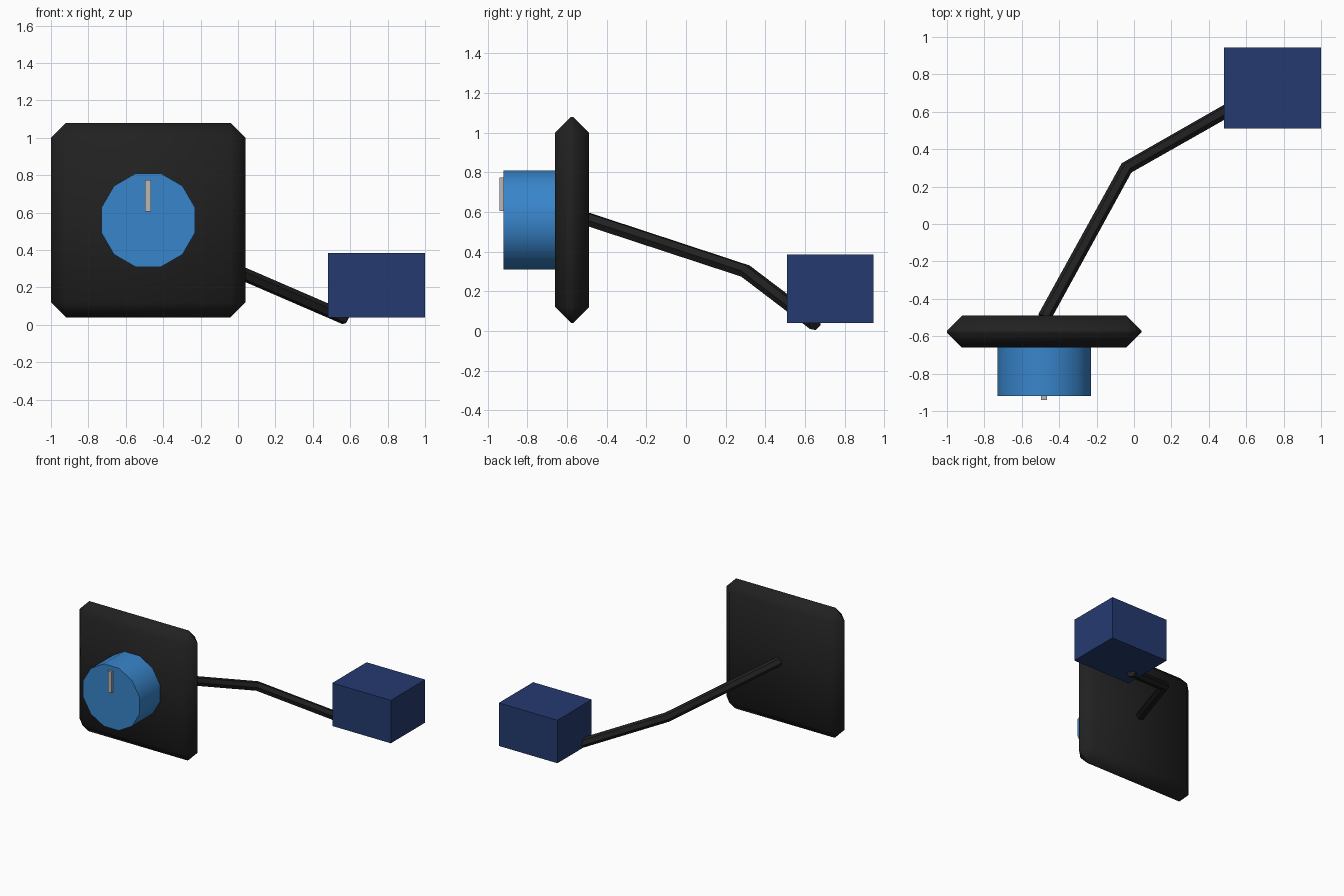
import bpy
import bmesh
import math
from mathutils import Matrix, Vector

if "Cube" in bpy.data.objects:
    bpy.data.objects.remove(bpy.data.objects["Cube"], do_unlink=True)


def material(name, rgb):
    mat = bpy.data.materials.new(name)
    mat.use_nodes = True
    mat.diffuse_color = (*rgb, 1)
    mat.node_tree.nodes["Principled BSDF"].inputs["Base Color"].default_value = (*rgb, 1)
    return mat


def add_object(name, data, mat):
    obj = bpy.data.objects.new(name, data)
    data.materials.append(mat)
    bpy.context.scene.collection.objects.link(obj)
    return obj


def box(name, low, high, mat):
    """Axis-aligned box between two opposite corners."""
    low, high = Vector(low), Vector(high)
    bm = bmesh.new()
    bmesh.ops.create_cube(bm, size=1)
    bmesh.ops.scale(bm, vec=high - low, verts=bm.verts)
    mesh = bpy.data.meshes.new(name)
    bm.to_mesh(mesh)
    bm.free()
    obj = add_object(name, mesh, mat)
    obj.location = (low + high) / 2
    return obj


black = material("black", (0.015, 0.015, 0.015))
knob_blue = material("bright blue", (0.04, 0.235, 0.6))
navy = material("navy blue", (0.018, 0.042, 0.16))
grey = material("light grey", (0.48, 0.48, 0.48))

# Square mounting plate with wide chamfers and soft shading
plate = box("plate", (-1, -0.66, 0.04), (0.04, -0.49, 1.08), black)
plate.data.polygons.foreach_set("use_smooth", [True] * len(plate.data.polygons))
chamfer = plate.modifiers.new("chamfer", 'BEVEL')
chamfer.width = 0.08
chamfer.segments = 1

# Twelve-sided knob with smooth sides and flat ends
bm = bmesh.new()
bmesh.ops.create_cone(bm, cap_ends=True, segments=12, depth=0.27,
                      radius1=0.259, radius2=0.259,
                      matrix=Matrix.Rotation(math.radians(15), 4, 'Z'))
# Keep a flat facet at the top whatever the start angle of the ring
if min(abs(v.co.x) for v in bm.verts) < 0.01:
    bmesh.ops.rotate(bm, verts=bm.verts, matrix=Matrix.Rotation(math.radians(15), 3, 'Z'))
bmesh.ops.rotate(bm, verts=bm.verts, matrix=Matrix.Rotation(math.radians(90), 3, 'X'))
bm.normal_update()
for face in bm.faces:
    face.smooth = abs(face.normal.y) < 0.5
for edge in bm.edges:
    edge.smooth = edge.calc_face_angle() < math.radians(45)
mesh = bpy.data.meshes.new("knob")
bm.to_mesh(mesh)
bm.free()
knob = add_object("knob", mesh, knob_blue)
knob.location = (-0.48, -0.785, 0.56)

# Raised pointer on the knob face
box("pointer", (-0.497, -0.94, 0.605), (-0.465, -0.915, 0.775), grey)

# Bent cable from the plate to the box
curve = bpy.data.curves.new("cable", 'CURVE')
curve.dimensions = '3D'
curve.bevel_depth = 0.036
curve.bevel_resolution = 1
curve.use_fill_caps = True
spline = curve.splines.new('POLY')
path = [(-0.48, -0.5, 0.565), (-0.04, 0.3, 0.302), (0.575, 0.65, 0.036)]
spline.points.add(len(path) - 1)
for point, co in zip(spline.points, path):
    point.co = (*co, 1)
spline.use_smooth = False
add_object("cable", curve, black)

# Plain box at the far end of the cable
box("end_box", (0.48, 0.51, 0.04), (1, 0.945, 0.385), navy)
